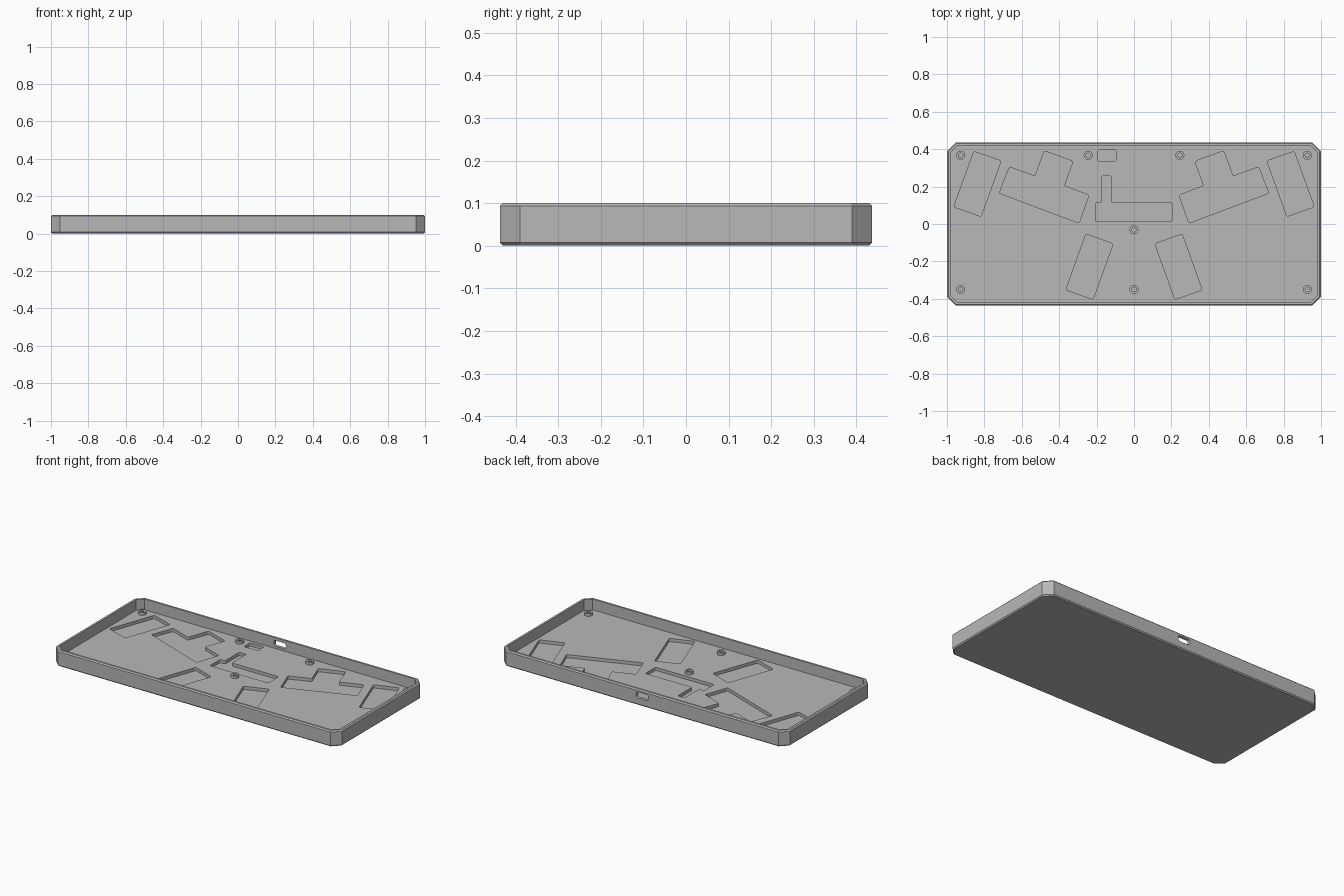
import bpy, bmesh, math
from mathutils import Vector, Matrix

if "Cube" in bpy.data.objects:
    bpy.data.objects.remove(bpy.data.objects["Cube"])

HX, HY, H = 1.0, 0.437, 0.1       # half length, half depth, height
CORNER, WALL, EDGE = 0.047, 0.02, 0.007
FLOOR, POCKET, POST = 0.032, 0.012, 0.049

grey = bpy.data.materials.new("case_grey")
grey.use_nodes = True
grey.diffuse_color = (0.48, 0.48, 0.48, 1)
grey.node_tree.nodes["Principled BSDF"].inputs["Base Color"].default_value = grey.diffuse_color


def finish(name, bm):
    bmesh.ops.recalc_face_normals(bm, faces=bm.faces)
    mesh = bpy.data.meshes.new(name)
    bm.to_mesh(mesh)
    bm.free()
    mesh.materials.append(grey)
    obj = bpy.data.objects.new(name, mesh)
    bpy.context.collection.objects.link(obj)
    return obj


def bridge(bm, rings, closed=False):
    pairs = list(zip(rings, rings[1:]))
    if closed:
        pairs.append((rings[-1], rings[0]))
    for a, b in pairs:
        for i in range(len(a)):
            j = (i + 1) % len(a)
            bm.faces.new((a[i], a[j], b[j], b[i]))


def octagon(inset):
    x, y, c = HX - inset, HY - inset, CORNER - inset * (2 - math.sqrt(2))
    half = [(x, -y + c), (x, y - c), (x - c, y), (c - x, y)]
    return half + [(-px, -py) for px, py in half]


def rounded(points, r, steps=4):
    """Round every corner of a polygon with a short curve."""
    out = []
    for i, p in enumerate(points):
        p = Vector(p)
        a = p + (Vector(points[i - 1]) - p).normalized() * r
        b = p + (Vector(points[(i + 1) % len(points)]) - p).normalized() * r
        for k in range(steps + 1):
            t = k / steps
            out.append(a * (1 - t) ** 2 + p * 2 * t * (1 - t) + b * t * t)
    return out


def prism(bm, outline, low, high, matrix=Matrix()):
    rings = [[bm.verts.new(matrix @ Vector((p[0], p[1], z))) for p in outline]
             for z in (low, high)]
    bridge(bm, rings)
    bm.faces.new(rings[0])
    bm.faces.new(rings[1])


def box(x0, x1, y0, y1):
    return [(x0, y0), (x1, y0), (x1, y1), (x0, y1)]


# Tray shell: chamfered octagonal rings from the underside up and over the rim
bm = bmesh.new()
profile = [(EDGE, 0), (0, EDGE), (0, H - EDGE), (EDGE, H), (WALL, H), (WALL, FLOOR)]
rings = [[bm.verts.new((x, y, z)) for x, y in octagon(i)] for i, z in profile]
bridge(bm, rings)
bm.faces.new(rings[0])
bm.faces.new(rings[-1])
tray = finish("case_tray", bm)

# Recesses in the floor, the tilted ones mirrored left to right
outer_recess = [(-.856, .388), (-.711, .337), (-.818, .04), (-.963, .092)]
stepped_recess = [(-.666, .305), (-.529, .255), (-.479, .391), (-.326, .335),
                  (-.374, .204), (-.241, .154), (-.294, .005), (-.72, .165)]
thumb_recess = [(-.257, -.054), (-.112, -.106), (-.219, -.403), (-.364, -.352)]
board_recess = [(-.205, .013), (.203, .013), (.203, .115), (-.123, .115),
                (-.123, .257), (-.171, .257), (-.171, .115), (-.205, .115)]
socket_recess = box(-.193, -.096, .337, .397)

bm = bmesh.new()
for shape in (outer_recess, stepped_recess, thumb_recess):
    for side in (1, -1):
        prism(bm, rounded([(x * side, y) for x, y in shape], 0.009), POCKET, H * 0.7)
for shape in (board_recess, socket_recess):
    prism(bm, rounded(shape, 0.009), POCKET, H * 0.7)
recess_cutter = finish("recess_cutter", bm)

# Cable opening through the back wall
bm = bmesh.new()
prism(bm, rounded(box(-.042, .042, .046, .082), 0.012), -HY - 0.05, WALL * 1.5 - HY,
      Matrix.Rotation(math.pi / 2, 4, 'X'))
port_cutter = finish("port_cutter", bm)

bpy.context.view_layer.objects.active = tray
for cutter in (recess_cutter, port_cutter):
    mod = tray.modifiers.new(cutter.name, 'BOOLEAN')
    mod.operation, mod.solver, mod.object = 'DIFFERENCE', 'EXACT', cutter
    bpy.ops.object.modifier_apply(modifier=mod.name)
    bpy.data.objects.remove(cutter)

# Hollow screw posts
posts = [(x, .367) for x in (-.927, -.245, .245, .927)]
posts += [(x, -.35) for x in (-.927, 0, .927)] + [(0, -.031)]
for n, (px, py) in enumerate(posts, 1):
    bm = bmesh.new()
    rings = []
    for r, z in ((.024, FLOOR - .002), (.024, POST), (.012, POST), (.012, FLOOR - .002)):
        rings.append([bm.verts.new((px + r * math.cos(a), py + r * math.sin(a), z))
                      for a in (math.tau * k / 32 for k in range(32))])
    bridge(bm, rings, closed=True)
    post = finish(f"screw_post_{n}", bm)
    bpy.ops.object.select_all(action='DESELECT')
    post.select_set(True)
    bpy.context.view_layer.objects.active = post
    bpy.ops.object.shade_smooth_by_angle(angle=math.radians(30))
